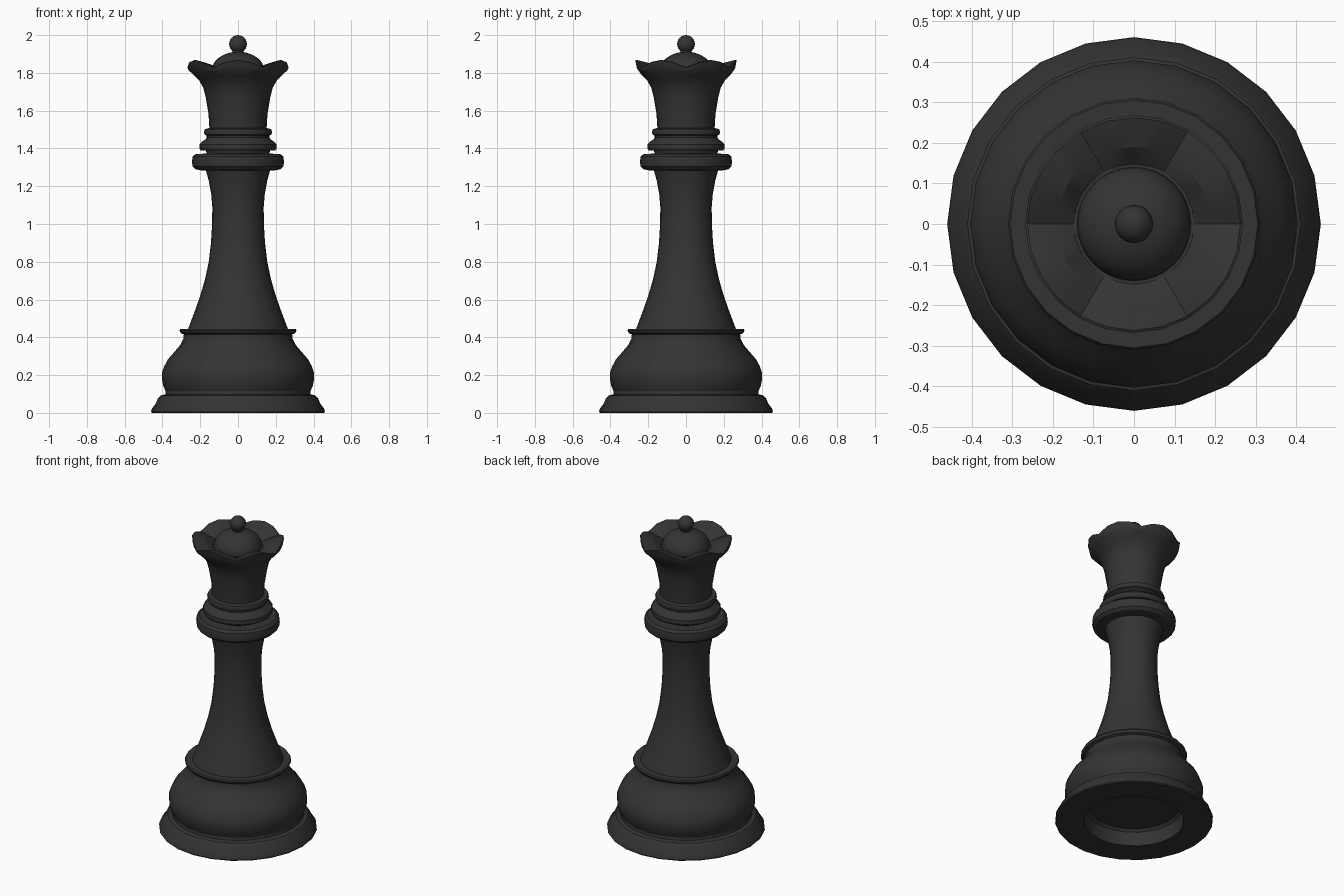
import bpy, bmesh, math

black = bpy.data.materials.new("matte black")
black.diffuse_color = (0.034, 0.034, 0.034, 1)


def lathe(name, rings, sides=24, height=None, angle=32):
    """Spin (radius, z) pairs about z; radius 0 makes a pole.
    height(i, theta) may offset the z of ring i around the circle."""
    bm = bmesh.new()
    loops = []
    for i, (r, z) in enumerate(rings):
        if r == 0:
            loops.append([bm.verts.new((0, 0, z))] * sides)
            continue
        loop = []
        for k in range(sides):
            t = 2 * math.pi * k / sides
            dz = height(i, t) if height else 0
            loop.append(bm.verts.new((r * math.cos(t), r * math.sin(t), z + dz)))
        loops.append(loop)
    for a, b in zip(loops, loops[1:]):
        for k in range(sides):
            n = (k + 1) % sides
            quad = list(dict.fromkeys((a[k], a[n], b[n], b[k])))
            bm.faces.new(quad)
    bmesh.ops.recalc_face_normals(bm, faces=bm.faces)
    mesh = bpy.data.meshes.new(name)
    bm.to_mesh(mesh)
    bm.free()
    ob = bpy.data.objects.new(name, mesh)
    bpy.context.collection.objects.link(ob)
    mesh.materials.append(black)
    bpy.ops.object.select_all(action='DESELECT')
    ob.select_set(True)
    bpy.context.view_layer.objects.active = ob
    bpy.ops.object.shade_smooth_by_angle(angle=math.radians(angle))
    return ob


# Foot with a recess underneath, bulging base and upper lip
lathe("base", [
    (0, 0.10), (0.265, 0.10), (0.28, 0.085), (0.29, 0), (0.455, 0),
    (0.46, 0.006), (0.458, 0.02), (0.435, 0.05), (0.425, 0.075), (0.41, 0.092),
    (0.385, 0.098), (0.383, 0.115), (0.395, 0.14), (0.403, 0.18), (0.403, 0.21),
    (0.392, 0.245), (0.37, 0.285), (0.335, 0.325), (0.305, 0.36), (0.29, 0.39),
    (0.287, 0.415), (0.302, 0.422), (0.31, 0.437), (0.305, 0.445),
    (0.268, 0.445), (0, 0.445)])

# Tapering stem
lathe("stem", [
    (0, 0.44), (0.266, 0.44), (0.232, 0.53), (0.20, 0.62), (0.174, 0.71),
    (0.155, 0.80), (0.143, 0.90), (0.137, 1.0), (0.136, 1.09), (0.142, 1.16),
    (0.155, 1.23), (0.17, 1.285), (0, 1.285)])

# Wide collar and the two narrower rings above it
lathe("collar", [
    (0, 1.283), (0.19, 1.283), (0.225, 1.29), (0.24, 1.305), (0.244, 1.33),
    (0.24, 1.357), (0.225, 1.37), (0.165, 1.373), (0, 1.373)])
lathe("middle_ring", [
    (0, 1.37), (0.165, 1.37), (0.17, 1.388), (0.198, 1.39), (0.205, 1.403),
    (0.203, 1.422), (0.19, 1.437), (0.173, 1.447), (0.165, 1.46), (0, 1.46)])
lathe("upper_ring", [
    (0, 1.455), (0.165, 1.455), (0.167, 1.468), (0.178, 1.474), (0.18, 1.49),
    (0.175, 1.502), (0.155, 1.507), (0, 1.507)])


# Flared crown with six petals: rim and inner ledge rise between sharp valleys
def petal(i, t):
    wave = abs(math.sin(3 * t))
    return {7: 0.012, 8: 0.038, 9: 0.038, 10: 0.035}.get(i, 0) * wave


lathe("crown", [
    (0, 1.50), (0.151, 1.50), (0.156, 1.58), (0.171, 1.67), (0.183, 1.72),
    (0.207, 1.762), (0.238, 1.793), (0.26, 1.812), (0.268, 1.828),
    (0.262, 1.831), (0.19, 1.816), (0.148, 1.806), (0, 1.806)],
    height=petal, angle=25)

# Dome inside the crown
lathe("dome", [(0, 1.80), (0.14, 1.80)] + [
    (0.14 * math.cos(a), 1.81 + 0.102 * math.sin(a))
    for a in (math.radians(10 * k) for k in range(9))] + [(0, 1.912)], sides=32)

# Neck and ball finial
lathe("finial", [(0, 1.90), (0.034, 1.90), (0.029, 1.915)] + [
    (0.047 * math.cos(a), 1.953 + 0.047 * math.sin(a))
    for a in (math.radians(15 * k) for k in range(-3, 6))] + [(0, 2.0)], sides=24)
